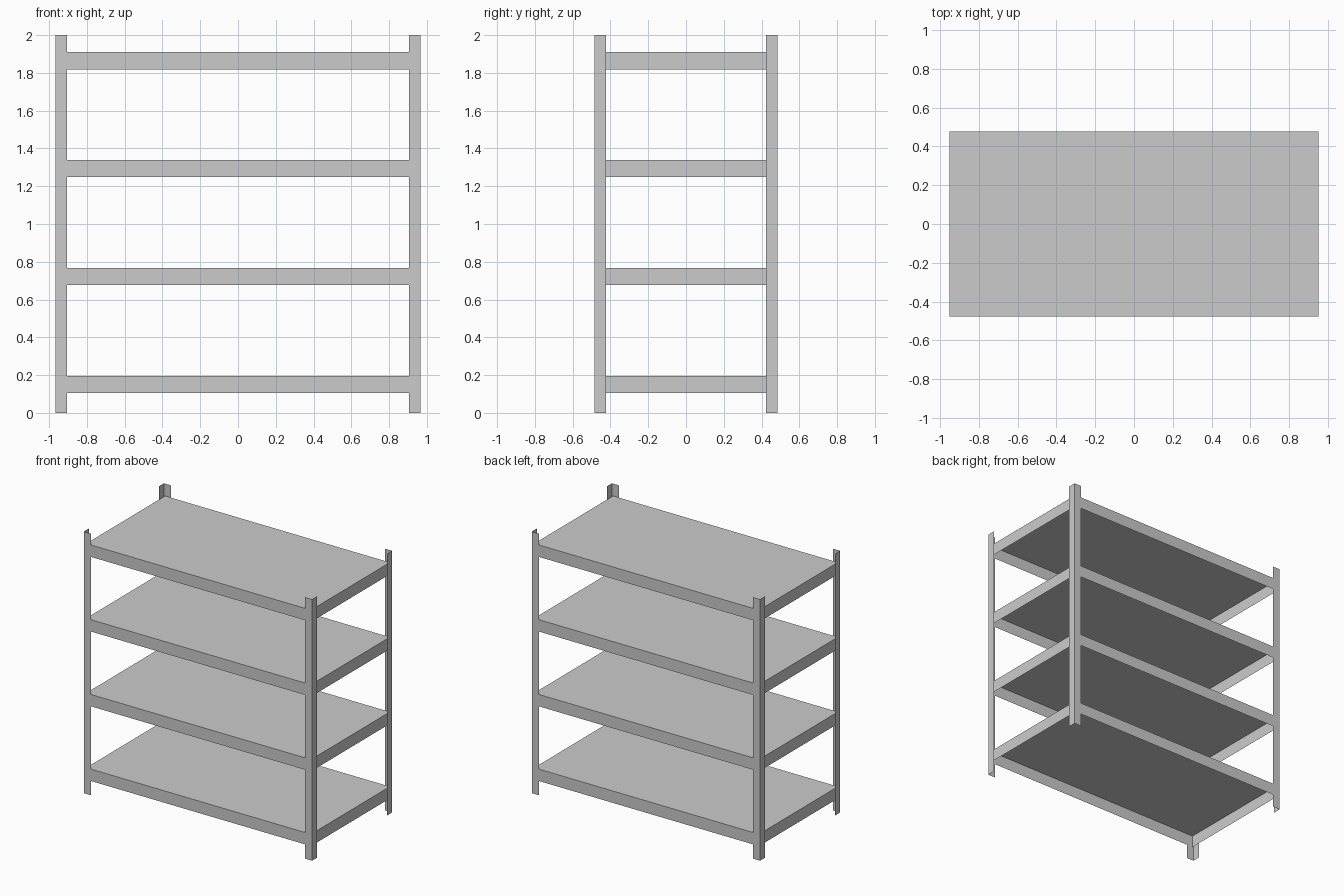
import bpy
import bmesh

if "Cube" in bpy.data.objects:
    bpy.data.objects.remove(bpy.data.objects["Cube"])

POST_X, POST_Y, FLANGE, HEIGHT = 0.966, 0.484, 0.061, 2.0
SHELF_X, SHELF_Y, RIM = 0.951, 0.477, 0.091
SHELF_TOPS = (0.196, 0.767, 1.339, 1.91)


def finish(name, bm):
    mesh = bpy.data.meshes.new(name)
    bm.to_mesh(mesh)
    bm.free()
    obj = bpy.data.objects.new(name, mesh)
    bpy.context.collection.objects.link(obj)
    return obj


# Sheet-metal corner post: an L profile raised to full height
def angle_post(name, sx, sy):
    bm = bmesh.new()
    profile = [(sx * (POST_X - FLANGE), sy * POST_Y),
               (sx * POST_X, sy * POST_Y),
               (sx * POST_X, sy * (POST_Y - FLANGE))]
    if sx * sy > 0:  # keep the faces pointing outwards
        profile.reverse()
    low = [bm.verts.new((x, y, 0)) for x, y in profile]
    high = [bm.verts.new((x, y, HEIGHT)) for x, y in profile]
    for i in range(2):
        bm.faces.new((low[i], low[i + 1], high[i + 1], high[i]))
    return finish(name, bm)


# Folded-sheet shelf: a flat top with a rim hanging down, open below
def shelf(name, top):
    bm = bmesh.new()
    bmesh.ops.create_cube(bm, size=1)
    bm.normal_update()
    under = [f for f in bm.faces if f.normal.z < -0.5]
    bmesh.ops.delete(bm, geom=under, context='FACES_ONLY')
    bmesh.ops.scale(bm, vec=(2 * SHELF_X, 2 * SHELF_Y, RIM), verts=bm.verts)
    obj = finish(name, bm)
    obj.location.z = top - RIM / 2
    return obj


for sx, side in ((-1, "left"), (1, "right")):
    for sy, end in ((-1, "front"), (1, "back")):
        angle_post(f"{end}_{side}_post", sx, sy)

for n, top in enumerate(SHELF_TOPS, 1):
    shelf(f"shelf_{n}", top)
